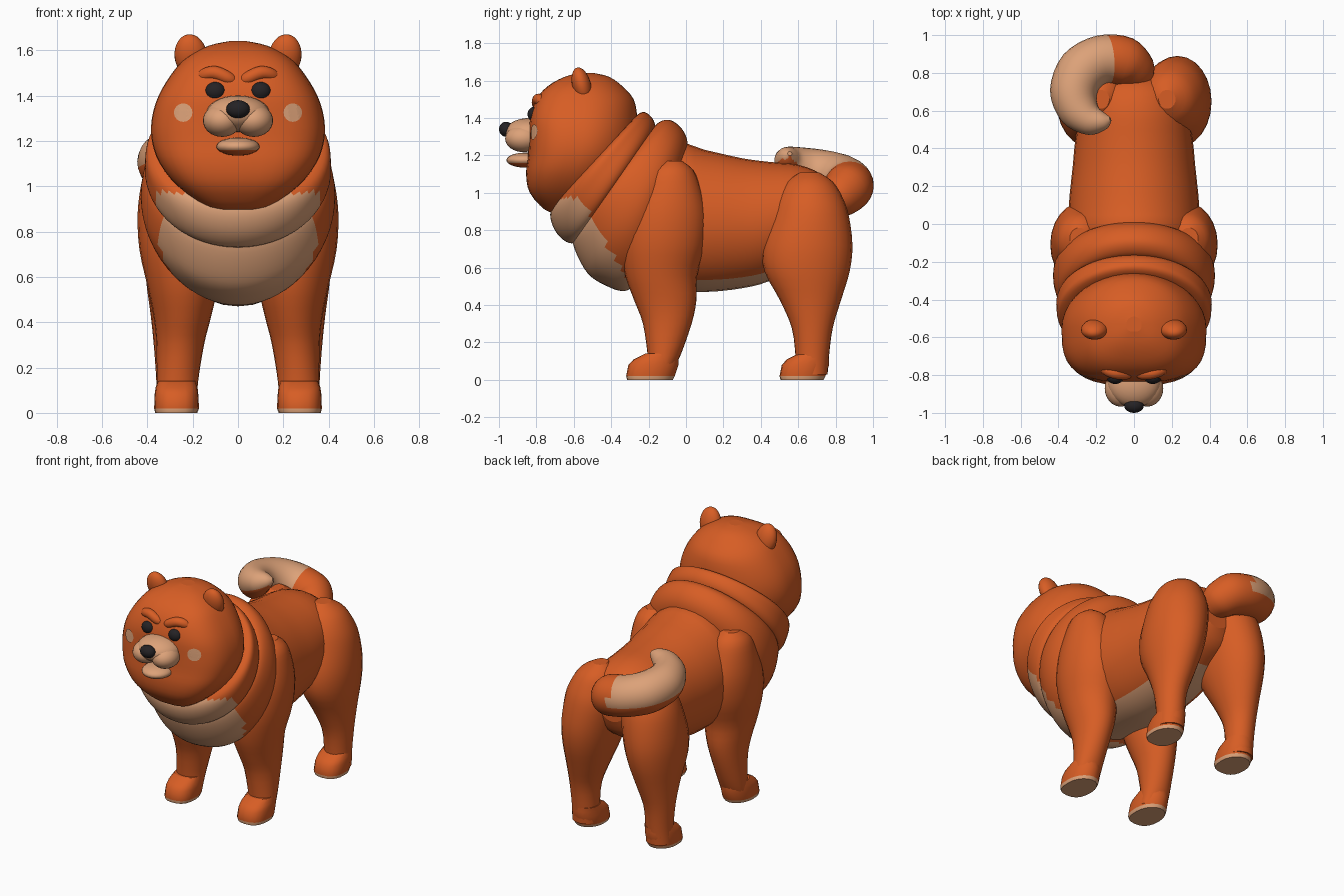
import bpy, bmesh, math
from mathutils import Vector, Matrix
from mathutils.bvhtree import BVHTree

if "Cube" in bpy.data.objects:
    bpy.data.objects.remove(bpy.data.objects["Cube"])


def material(name, rgb):
    m = bpy.data.materials.new(name)
    m.diffuse_color = (*rgb, 1)
    m.use_nodes = True
    m.node_tree.nodes["Principled BSDF"].inputs["Base Color"].default_value = m.diffuse_color
    return m


ORANGE = material("orange fur", (0.68, 0.11, 0.018))
CREAM = material("cream fur", (0.72, 0.36, 0.19))
BLACK = material("black", (0.018, 0.016, 0.018))


def finish(name, bm, mats, rule=None):
    """Turn a bmesh into a smooth object; rule(centre, normal) picks second colour."""
    bmesh.ops.recalc_face_normals(bm, faces=bm.faces)
    bm.normal_update()
    for f in bm.faces:
        f.smooth = len(f.verts) < 5
        if rule and rule(f.calc_center_median(), f.normal):
            f.material_index = 1
    me = bpy.data.meshes.new(name)
    bm.to_mesh(me)
    bm.free()
    for m in mats:
        me.materials.append(m)
    ob = bpy.data.objects.new(name, me)
    bpy.context.collection.objects.link(ob)
    return ob


def catmull(secs, steps):
    out = []
    for i in range(len(secs) - 1):
        a, b = secs[max(i - 1, 0)], secs[i]
        c, d = secs[i + 1], secs[min(i + 2, len(secs) - 1)]
        for k in range(steps):
            t = k / steps
            out.append([q * 1.0 + 0.5 * t * (r - p + t * (2 * p - 5 * q + 4 * r - s + t * (3 * (q - r) + s - p)))
                        for p, q, r, s in zip(a, b, c, d)])
    return out + [secs[-1]]


def loft(name, secs, mats, rule=None, steps=3, seg=32, n_front=2.0):
    """Skin (super)elliptic sections, each a centre and two half-axis vectors."""
    bm = bmesh.new()
    rings = []
    for c, u, v in catmull(secs, steps):
        ring = []
        for k in range(seg):
            a = 2 * math.pi * k / seg
            ca, sa = math.cos(a), math.sin(a)
            e = 2 / n_front if sa < 0 else 1.0
            ring.append(bm.verts.new(c + u * math.copysign(abs(ca) ** e, ca) + v * math.copysign(abs(sa) ** e, sa)))
        rings.append(ring)
    for r0, r1 in zip(rings, rings[1:]):
        for k in range(seg):
            j = (k + 1) % seg
            bm.faces.new((r0[k], r0[j], r1[j], r1[k]))
    bm.faces.new(rings[0])
    bm.faces.new(rings[-1])
    return finish(name, bm, mats, rule)


def slab(z, x0, x1, y0, y1):
    """Horizontal section."""
    return [Vector(((x0 + x1) / 2, (y0 + y1) / 2, z)), Vector(((x1 - x0) / 2, 0, 0)), Vector((0, (y1 - y0) / 2, 0))]


def cut(yt, zt, yb, zb, hw):
    """Upright or leaning section from its top point, bottom point and half width."""
    return [Vector((0, (yt + yb) / 2, (zt + zb) / 2)), Vector((hw, 0, 0)), Vector((0, (yt - yb) / 2, (zt - zb) / 2))]


def tube(name, pts, mats, rule=None):
    """Tube along (x, y, z, radius) points."""
    secs = []
    for i, p in enumerate(pts):
        t = Vector(pts[min(i + 1, len(pts) - 1)][:3]) - Vector(pts[max(i - 1, 0)][:3])
        u = t.cross(Vector((0, 0, 1))).normalized()
        secs.append([Vector(p[:3]), u * p[3], u.cross(t).normalized() * p[3]])
    return loft(name, secs, mats, rule, steps=4, seg=24)


def blob(name, loc, radii, mats, rule=None, rot=(0, 0, 0)):
    bm = bmesh.new()
    bmesh.ops.create_uvsphere(bm, u_segments=24, v_segments=16, radius=1)
    m = Matrix.Translation(loc)
    for ang, ax in zip(rot, "XYZ"):
        m = m @ Matrix.Rotation(ang, 4, ax)
    bm.transform(m @ Matrix.Diagonal((*radii, 1)))
    return finish(name, bm, mats, rule)


# Torso with cream belly
loft("torso", [cut(*s) for s in (
    (-.25, 1.1, -.3, .5, .3), (-.05, 1.26, -.1, .48, .345), (.1, 1.23, .1, .47, .345),
    (.3, 1.185, .3, .49, .325), (.45, 1.165, .45, .53, .31), (.6, 1.15, .62, .62, .28),
    (.72, 1.1, .74, .7, .22), (.79, 1.0, .79, .8, .1))],
    (ORANGE, CREAM), lambda c, n: n.z < -.75 and c.z < .62)

# Two mane rolls with a cream bib
bib = lambda c, n: c.z < .97 and c.y < -.5 + (.86 - c.z) * .57
loft("front_mane", [cut(*s) for s in (
    (-.33, 1.34, -.66, 1.0, .25), (-.25, 1.425, -.725, .9, .385), (-.2, 1.42, -.695, .79, .41),
    (-.165, 1.36, -.61, .73, .395), (-.18, 1.25, -.52, .8, .28))],
    (ORANGE, CREAM), bib, steps=6, seg=64)
loft("rear_mane", [cut(*s) for s in (
    (-.2, 1.28, -.6, .85, .3), (-.16, 1.365, -.605, .73, .39), (-.09, 1.39, -.53, .575, .425),
    (-.02, 1.34, -.43, .505, .42), (.01, 1.25, -.33, .475, .36), (-.01, 1.1, -.25, .52, .25))],
    (ORANGE, CREAM), bib, steps=6, seg=64)

# Head, flatter at the face
head = loft("head", [slab(z, -w, w, y0, y1) for z, y0, y1, w in (
    (.89, -.69, -.6, .04), (.91, -.755, -.5, .14), (1.0, -.835, -.4, .265), (1.1, -.855, -.33, .345),
    (1.2, -.845, -.28, .38), (1.3, -.84, -.26, .38), (1.4, -.835, -.26, .35), (1.5, -.8, -.28, .29),
    (1.57, -.74, -.34, .225), (1.62, -.65, -.41, .13), (1.64, -.57, -.49, .04))],
    (ORANGE,), seg=40, n_front=3.0)
tree = BVHTree.FromPolygons([v.co for v in head.data.vertices], [p.vertices[:] for p in head.data.polygons])

# Muzzle, jaw and nose
blob("muzzle", (0, -.84, 1.32), (.14, .13, .08), (CREAM,))
blob("lower_jaw", (0, -.86, 1.175), (.095, .1, .04), (CREAM, ORANGE), lambda c, n: c.z < 1.16)
blob("nose", (0, -.962, 1.34), (.052, .038, .04), (BLACK,))

for s, side in ((-1, "left"), (1, "right")):
    def mirrored(*row):
        z, x0, x1, y0, y1 = row
        return slab(z, s * x0, s * x1, y0, y1)

    # Face details
    blob(side + "_lip", (s * .07, -.87, 1.29), (.085, .097, .072), (CREAM,))
    blob(side + "_eye", (s * .1, -.812, 1.42), (.045, .035, .04), (BLACK,))
    blob(side + "_ear", (s * .208, -.558, 1.575), (.072, .05, .098), (ORANGE,), rot=(.25, s * .12, 0))
    tube(side + "_brow", [(s * x, y, z, r) for x, y, z, r in (
        (.0, -.78, 1.455, .015), (.04, -.795, 1.475, .028), (.1, -.79, 1.5, .03),
        (.15, -.77, 1.49, .028), (.2, -.73, 1.45, .012))], (ORANGE,))

    # Cheek spot draped on the head
    bm = bmesh.new()
    bmesh.ops.create_circle(bm, cap_ends=True, cap_tris=True, segments=16, radius=.041)
    bmesh.ops.subdivide_edges(bm, edges=bm.edges, cuts=3, use_grid_fill=True)
    for v in bm.verts:
        hit, nor, *_ = tree.ray_cast(Vector((s * .24 + v.co.x, -2, 1.325 + v.co.y)), Vector((0, 1, 0)))
        v.co = hit + Vector((s * .002, -.005, 0))
    bmesh.ops.recalc_face_normals(bm, faces=bm.faces)
    bm.normal_update()
    if sum(f.normal.y for f in bm.faces) > 0:
        bmesh.ops.reverse_faces(bm, faces=bm.faces)
    me = bpy.data.meshes.new("cheek_spot")
    bm.to_mesh(me)
    bm.free()
    me.materials.append(CREAM)
    bpy.context.collection.objects.link(bpy.data.objects.new(side + "_cheek_spot", me))

    # Legs
    loft(side + "_front_leg", [mirrored(*r) for r in (
        (1.17, .24, .34, -.13, -.02), (1.12, .17, .395, -.21, .04), (1.02, .14, .425, -.26, .08),
        (.88, .1, .443, -.325, .115), (.72, .09, .435, -.345, .105), (.56, .09, .4, -.325, .06),
        (.42, .12, .372, -.275, .055), (.3, .15, .36, -.23, .03), (.13, .177, .358, -.205, -.03),
        (.03, .18, .355, -.2, -.08))], (ORANGE,), seg=24)
    loft(side + "_hind_leg", [mirrored(*r) for r in (
        (1.11, .13, .22, .61, .71), (1.06, .07, .3, .54, .785), (.98, .045, .355, .49, .835),
        (.88, .03, .39, .455, .87), (.72, .05, .41, .41, .89), (.58, .08, .405, .42, .875),
        (.43, .13, .385, .5, .83), (.28, .18, .37, .565, .785), (.13, .19, .36, .585, .765),
        (.03, .19, .36, .59, .757))], (ORANGE,), seg=24)

    # Paws with cream soles
    for part, y, back in (("front", -.32, -.04), ("hind", .5, .765)):
        loft(side + "_" + part + "_paw", [mirrored(*r) for r in (
            (0, .18, .365, y + .005, back - .03), (.02, .172, .37, y, back - .02),
            (.08, .175, .368, y + .012, back), (.11, .178, .364, y + .04, back),
            (.14, .185, .355, y + .1, back))],
            (ORANGE, CREAM), lambda c, n: c.z < .02, steps=1, seg=20, n_front=2.6)

# Curled tail, cream on top of the curl
tube("tail", [(.02, .74, .95, .08), (.0, .81, .98, .115), (-.05, .86, 1.02, .13), (-.17, .87, 1.05, .13),
              (-.275, .81, 1.08, .132), (-.32, .7, 1.11, .125), (-.29, .6, 1.14, .108),
              (-.22, .545, 1.175, .078), (-.155, .545, 1.2, .045), (-.125, .555, 1.21, .012)],
     (ORANGE, CREAM), lambda c, n: c.x < -.11 and n.z > -.3)
